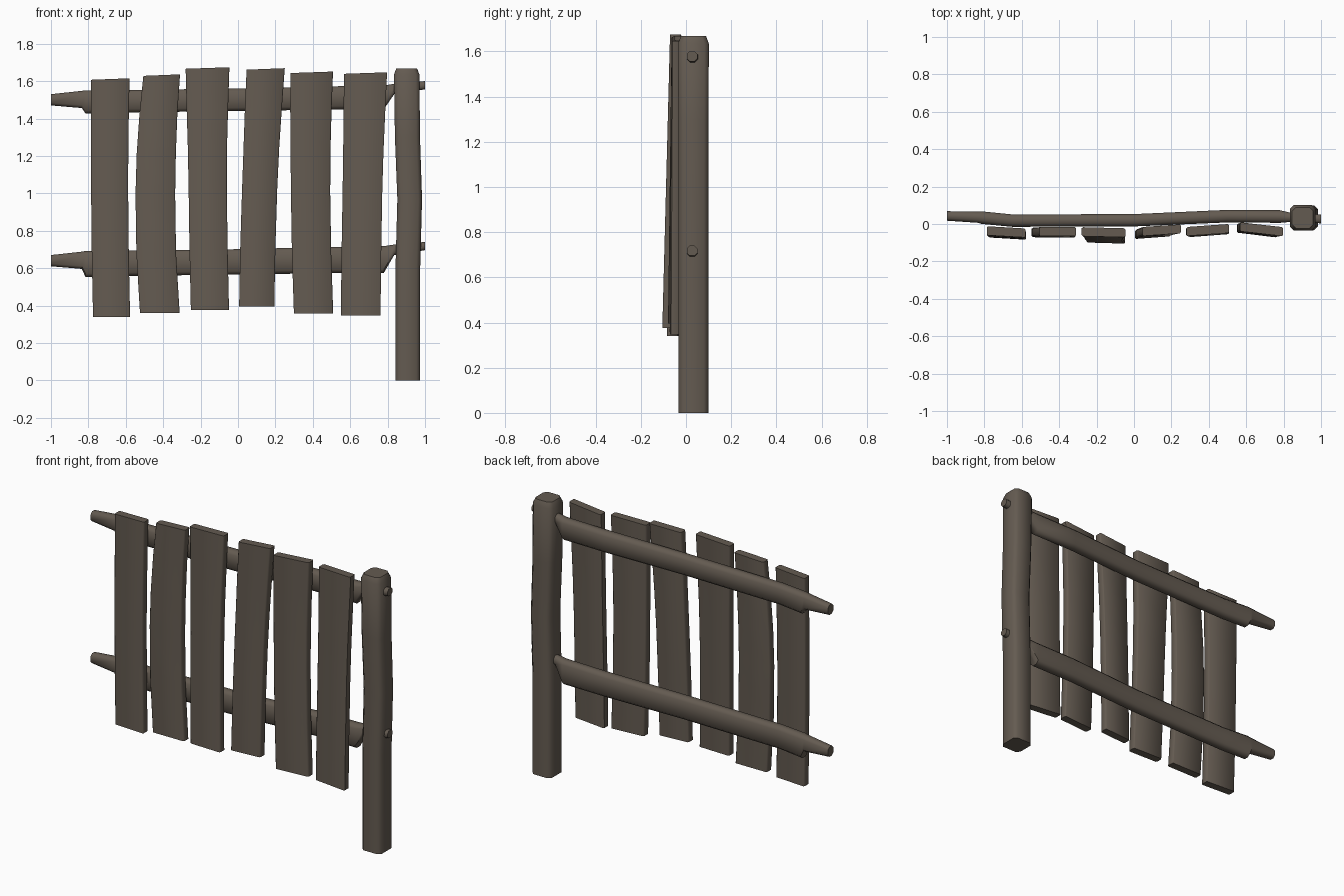
import bpy, bmesh, math
from mathutils import Vector

if "Cube" in bpy.data.objects:
    bpy.data.objects.remove(bpy.data.objects["Cube"])

wood = bpy.data.materials.new("dark weathered wood")
wood.diffuse_color = (0.127, 0.104, 0.082, 1)
wood.use_nodes = True
wood.node_tree.nodes["Principled BSDF"].inputs["Base Color"].default_value = wood.diffuse_color


def chamfered(hu, hv, c):
    """Rectangle outline with cut corners, eight points."""
    a, b = hu - c, hv - c
    return [(-a, -hv), (a, -hv), (hu, -b), (hu, b),
            (a, hv), (-a, hv), (-hu, b), (-hu, -b)]


def loft(name, rings):
    """Skin a list of equal rings, cap both ends, smooth soft edges."""
    bm = bmesh.new()
    rows = [[bm.verts.new(p) for p in ring] for ring in rings]
    for a, b in zip(rows, rows[1:]):
        for i in range(8):
            j = (i + 1) % 8
            bm.faces.new((a[i], a[j], b[j], b[i]))
    bm.faces.new(rows[0])
    bm.faces.new(rows[-1])
    bmesh.ops.recalc_face_normals(bm, faces=bm.faces)
    me = bpy.data.meshes.new(name)
    bm.to_mesh(me)
    bm.free()
    me.materials.append(wood)
    ob = bpy.data.objects.new(name, me)
    bpy.context.collection.objects.link(ob)
    bpy.ops.object.select_all(action='DESELECT')
    ob.select_set(True)
    bpy.context.view_layer.objects.active = ob
    bpy.ops.object.shade_smooth_by_angle(angle=math.radians(50))


# Post: height, centre x, half size
post = [(0, .908, .066), (.6, .908, .066), (.97, .918, .066),
        (1.3, .906, .067), (1.635, .902, .068), (1.667, .902, .056)]
loft("post", [[(x + u, .033 + v, z) for u, v in chamfered(h, h, .02)]
              for z, x, h in post])

# Rails with tapered ends: x, centre z, centre y, half height
rail = [(-1, 1.50, .043, .030), (-.835, 1.502, .036, .046),
        (-.815, 1.488, .034, .062), (-.65, 1.492, .018, .060),
        (0, 1.50, .020, .060), (.5, 1.51, .042, .062),
        (.78, 1.513, .040, .063), (.835, 1.558, .036, .028),
        (1, 1.578, .027, .022)]
for name, drop, grow in (("upper_rail", 0, 1), ("lower_rail", .86, 1.13)):
    rings = []
    for x, z, y, h in rail:
        depth = min(.034, .018 + h / 4)
        if h > .05:
            h, z = h * grow, z - (grow - 1) * .05
        rings.append([(x, y + v, z - drop + u)
                      for u, v in chamfered(h, depth, min(h, depth) * .55)])
    loft(name, rings)

# Planks: centre x at top, middle, bottom; half width at top, below;
# top z, bottom z; y at top, bottom; twist
planks = [
    (-.683, -.686, -.676, .103, .099, 1.611, .340, -.042, -.054, -.006),
    (-.408, -.442, -.418, .098, .106, 1.632, .359, -.041, -.048, 0),
    (-.163, -.162, -.150, .117, .102, 1.670, .375, -.044, -.078, -.003),
    (.148, .116, .100, .102, .094, 1.665, .395, -.033, -.049, .007),
    (.394, .388, .404, .114, .105, 1.647, .357, -.032, -.038, .008),
    (.682, .665, .656, .115, .106, 1.643, .348, -.028, -.035, -.013)]
for k, (xt, xm, xb, wt, wb, zt, zb, yt, yb, twist) in enumerate(planks):
    rings = []
    for t in (0, .16, .33, .5, .75, 1):
        # smooth bend through the three centres
        x = xt * (1 - t) * (1 - 2 * t) + xm * 4 * t * (1 - t) + xb * t * (2 * t - 1)
        w = wb + (wt - wb) * max(0, 1 - t * 2.5)
        mid = Vector((x, yt + (yb - yt) * t, zt + (zb - zt) * t))
        side = Vector((w, twist, .004 if t == 0 else 0))
        rings.append([mid + side * (u / .1) + Vector((0, v, 0))
                      for u, v in chamfered(.1, .024, .006)])
    loft(f"plank_{k + 1}", rings)
